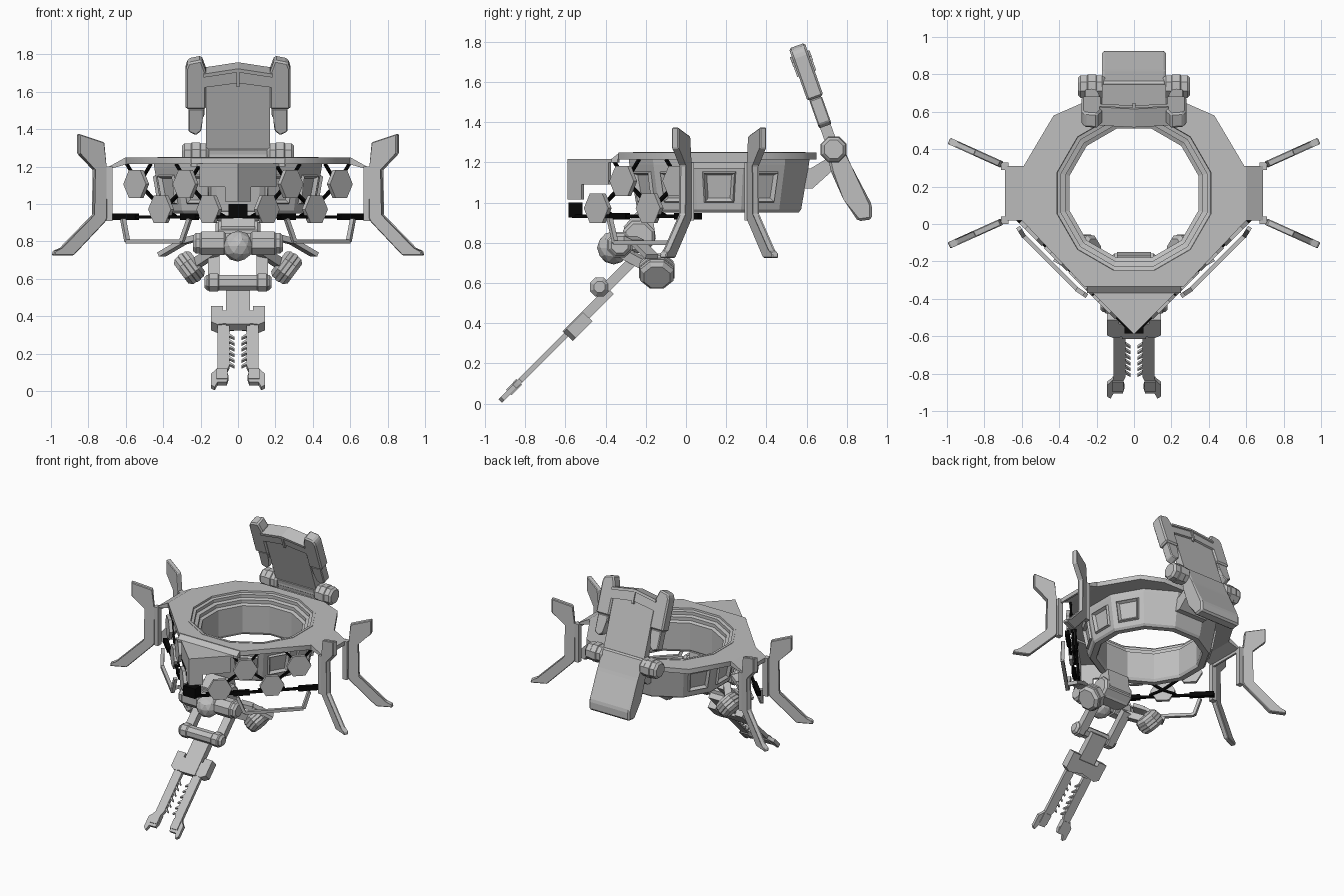
import bpy, bmesh, math
from mathutils import Vector as V, Matrix

if "Cube" in bpy.data.objects:
    bpy.data.objects.remove(bpy.data.objects["Cube"])

def material(name, c):
    m = bpy.data.materials.new(name)
    m.diffuse_color = (c, c, c, 1)
    m.use_nodes = True
    m.node_tree.nodes["Principled BSDF"].inputs["Base Color"].default_value = m.diffuse_color
    return m

GREY, BLACK = material("metal_grey", 0.52), material("matte_black", 0.002)
X, Y, Z = V((1, 0, 0)), V((0, 1, 0)), V((0, 0, 1))
CY = 0.165  # ring centre on y

def finish(name, bm, mat=GREY, mirror=False):
    bmesh.ops.recalc_face_normals(bm, faces=bm.faces)
    me = bpy.data.meshes.new(name)
    bm.to_mesh(me)
    bm.free()
    me.materials.append(mat)
    ob = bpy.data.objects.new(name, me)
    bpy.context.collection.objects.link(ob)
    if mirror:
        ob.modifiers.new("mirror", 'MIRROR').use_mirror_merge = False
    return ob

def prism(name, pts, o, u, v, t, mat=GREY, mirror=False, t0=None, bevel=0):
    """Outline in the u, v plane, extruded from t0 to t along its normal."""
    bm = bmesh.new()
    o, w = V(o), u.cross(v).normalized()
    t0 = -t if t0 is None else t0
    rows = [[bm.verts.new(o + u * a + v * b + w * d) for a, b in pts] for d in (t0, t)]
    n = len(pts)
    bm.faces.new(rows[0])
    bm.faces.new(rows[1])
    for i in range(n):
        j = (i + 1) % n
        bm.faces.new((rows[0][i], rows[0][j], rows[1][j], rows[1][i]))
    if bevel:
        bmesh.ops.bevel(bm, geom=bm.edges[:], offset=bevel, segments=1, affect='EDGES')
    return finish(name, bm, mat, mirror)

def rect(a0, a1, b0, b1):
    return [(a0, b0), (a1, b0), (a1, b1), (a0, b1)]

def box(name, x, y, z, **k):
    return prism(name, rect(*x, *y), (0, 0, 0), X, Y, z[1], t0=z[0], **k)

def beam(name, p, q, w, h, mat=GREY, mirror=True):
    p, q = V(p), V(q)
    d = (q - p).normalized()
    side = d.cross(Z) if abs(d.z) < 0.99 else X.copy()
    side.normalize()
    return prism(name, rect(0, (q - p).length, -w / 2, w / 2), p, d, side, h / 2, mat, mirror)

def drum(name, p, q, r, n=8, mirror=False, taper=0.015):
    """Cylinder with chamfered ends."""
    p, q = V(p), V(q)
    d = (q - p).normalized()
    u = (d.cross(Y) if abs(d.y) < 0.9 else d.cross(X)).normalized()
    v, L = d.cross(u), (q - p).length
    bm, rows = bmesh.new(), []
    for h, rr in ((0, r - taper), (taper, r), (L - taper, r), (L, r - taper)):
        rows.append([bm.verts.new(p + d * h + rr * (u * math.cos(a) + v * math.sin(a)))
                     for a in [(i + .5) * math.tau / n for i in range(n)]])
    for a, b in zip(rows, rows[1:]):
        for i in range(n):
            bm.faces.new((a[i], a[i - 1], b[i - 1], b[i]))
    bm.faces.new(rows[0])
    bm.faces.new(rows[-1])
    return finish(name, bm, GREY, mirror)

def ring_pts(ap):
    r = ap / math.cos(math.pi / 12)
    return [(r * math.cos(a), CY + r * math.sin(a)) for a in [(i + .5) * math.pi / 6 for i in range(12)]]

# --- Twelve-sided ring body with stepped lip and recessed windows
profile = [(.45, 1.22), (.447, 1.19), (.408, .965), (.395, .95), (.355, .95), (.345, .97), (.345, 1.17),
           (.365, 1.18), (.365, 1.205), (.39, 1.212), (.39, 1.235), (.41, 1.24), (.412, 1.253), (.43, 1.253),
           (.43, 1.22)]
bm = bmesh.new()
rows = [[bm.verts.new((x, y, z)) for x, y in ring_pts(ap)] for ap, z in profile]
for k in range(len(rows)):
    a, b = rows[k], rows[(k + 1) % len(rows)]
    for i in range(12):
        bm.faces.new((a[i - 1], a[i], b[i], b[i - 1]))
bmesh.ops.recalc_face_normals(bm, faces=bm.faces)
walls = [f for f in bm.faces if f.calc_area() > 0.03 and f.normal.dot(f.calc_center_median() - V((0, CY, 1.1))) > 0
         and abs(f.normal.x) > .3 and f.normal.y < .7]
for th, dep in ((.05, 0), (.01, .015), (.02, -.02)):
    bmesh.ops.inset_individual(bm, faces=walls, thickness=th, depth=dep)
finish("ring_body", bm)

# --- Flat deck around the ring
half = [(.265, -.335), (.60, .02), (.59, .31), (.43, .58), (.27, .65)]
outline = half + [(-x, y) for x, y in reversed(half)]
cu = bpy.data.curves.new("deck", 'CURVE')
cu.dimensions, cu.fill_mode, cu.extrude = '2D', 'BOTH', .0175
for pts in (outline, ring_pts(.42)):
    sp = cu.splines.new('POLY')
    sp.points.add(len(pts) - 1)
    for p, (x, y) in zip(sp.points, pts):
        p.co = (x, y, 0, 1)
    sp.use_cyclic_u = True
deck = bpy.data.objects.new("deck", cu)
deck.location.z = 1.2325
cu.materials.append(GREY)
bpy.context.collection.objects.link(deck)

# --- Prow: sloped step, thin pointed plate, notched side walls
prism("prow_step", [(-.33, 1.25), (-.37, 1.218), (-.37, 1.2), (-.33, 1.2)], (0, 0, 0), Y, Z, .25)
prism("prow_plate", [(0, -.59), (.255, -.335), (-.255, -.335)], (0, 0, 0), X, Y, 1.218, t0=1.2)
E, N = V((1, 1, 0)).normalized(), V((1, -1, 0)).normalized()
def side(x, z, off=0):
    """Point on the slanted front side."""
    return V((x, x - .59, z)) + N * off
prism("prow_wall", [(0, 1.215), (.29, 1.215), (.29, 1.09), (.1, 1.09), (.1, 1.015), (0, 1.015)],
      side(0, 0, -.008), E, Z, .008, mirror=True)
prism("deck_ear", [(.59, 1.25), (.60, 1.25), (.69, 1.2), (.69, 1.17), (.675, 1.17), (.675, 1.19), (.59, 1.215)],
      (0, .02, 0), X, Z, 0, t0=-.29, mirror=True)

# --- Hexagonal plates and the black lattice that carries them
hexes = [(.152, .972), (.279, 1.107), (.41, .972), (.543, 1.107)]
hexagon = [(.086 * math.cos(i * math.pi / 3), .086 * math.sin(i * math.pi / 3)) for i in range(6)]
for i, (x, z) in enumerate(hexes):
    prism("hex_plate", hexagon, side(x, z, .002), E, Z, .012, mirror=True)
    end = 1.215 if z > 1 else .935
    for dx in (-.065, .065):
        beam("lattice_strut", side(x, z, -.018), side(x + dx, end, -.018), .014, .014, BLACK)
    if i:
        beam("lattice_link", side(*hexes[i - 1], -.018), side(x, z, -.018), .016, .016, BLACK)
beam("lower_rail", side(.03, .932), side(.645, .932), .018, .016, BLACK)
for a, b in ((.22, .3), (.54, .66)):
    beam("rail_block", side(a, .932), side(b, .932), .03, .034, BLACK)
box("prow_block", (-.05, .05), (-.585, -.515), (.925, 1.0), mat=BLACK)

# --- Tubular guard below the rail
guard = [side(.235, .92, .035), side(.27, .8, .045), side(.56, .8, .045), side(.59, .92, .035)]
for a, b in zip(guard, guard[1:]):
    beam("guard_tube", a, b, .024, .022)

# --- Four splayed legs
leg = [(.855, 1.375), (.72, 1.33), (.71, 1.2), (.705, .925), (.715, .905), (.885, .725), (.99, .725),
       (.985, .75), (.945, .76), (.77, .94), (.765, 1.185), (.855, 1.27)]
for s, y in ((-1, .02), (1, .31)):
    u = V((.91, .41 * s, 0)) / .91
    prism("splayed_leg", [(x - .69, z) for x, z in leg], (.69, y, 0), u, Z, .018, mirror=True, bevel=.005)
    box("leg_strip", (.672, .71), (y - .02, y + .02), (.91, 1.2), mirror=True)

# --- Tilted hatch at the rear on its hinge
H = V((0, .735, 1.265))
UP, FR = V((0, -.335, .942)), V((0, -.942, -.335))
prism("hatch_spine", rect(-.17, .17, 0, .47), H, X, UP, .028)
prism("hatch_tail", [(-.045, .05), (.03, .05), (.05, -.1), (.038, -.25), (.006, -.378), (-.063, -.392),
                     (-.087, -.323), (-.055, -.1)], H, FR, UP, .17, bevel=.012)
prism("hatch_pod", [(.17, .27), (.28, .27), (.28, .50), (.265, .535), (.195, .55), (.17, .48)],
      H, X, UP, .042, mirror=True, bevel=.01)
prism("hatch_pod_foot", [(.18, .27), (.265, .27), (.265, .14), (.225, .12), (.195, .145), (.195, .21), (.18, .23)],
      H, X, UP, .033, mirror=True, bevel=.006)
prism("hatch_crown", [(0, .42), (.18, .395), (.18, .47), (0, .50)], H, X, UP, .042, mirror=True)
prism("hatch_crown_rim", [(0, .485), (.185, .455), (.185, .475), (0, .505)], H, X, UP, .052, mirror=True)
prism("hatch_crown_rib", rect(-.008, .008, .40, .50), H, X, UP, .05)
drum("hinge_drum", (.155, .735, 1.265), (.30, .735, 1.265), .065, mirror=True)
drum("hinge_band", (.20, .735, 1.265), (.25, .735, 1.265), .07, mirror=True, taper=.004)
drum("hinge_pin", (-.2, .735, 1.265), (.2, .735, 1.265), .04)
prism("hinge_bracket", [(.52, 1.17), (.62, 1.17), (.72, 1.23), (.73, 1.16), (.63, 1.07), (.52, 1.07)],
      (0, 0, 0), Y, Z, .12)

# --- Joint under the prow: mount, ball and crosswise drums
prism("joint_mount", [(-.31, .88), (-.24, .96), (-.17, .96), (-.15, .82), (-.2, .75), (-.3, .75)],
      (0, 0, 0), Y, Z, .09)
drum("mount_drum", (-.12, -.235, .83), (.12, -.235, .83), .085)
bm = bmesh.new()
bmesh.ops.create_icosphere(bm, subdivisions=2, radius=.083, matrix=Matrix.Translation((0, -.36, .775)))
finish("joint_ball", bm)
drum("upper_drum", (-.24, -.33, .79), (.24, -.33, .79), .06)
drum("upper_collar", (.06, -.33, .79), (.21, -.33, .79), .068, mirror=True)
beam("joint_wing", (.22, -.28, .82), (.29, -.24, .80), .07, .03)
beam("joint_wing", (.29, -.24, .80), (.41, -.17, .73), .07, .025)

# --- Slanted thruster barrels
C, A = V((.26, -.145, .66)), V((.8, 0, -.6))
drum("thruster", C - A * .055, C + A * .055, .09, mirror=True, taper=.02)
drum("thruster_band", C - A * .015, C + A * .015, .095, mirror=True, taper=.004)
beam("thruster_arm", (.12, -.31, .75), C, .05, .05)

# --- Folding fork reaching forward and down
K, D = V((0, -.355, .585)), V((0, -.754, -.758))
beam("upper_link", (.13, -.24, .735), (.13, -.40, .575), .06, .05)
drum("lower_drum", (-.18, -.43, .58), (.18, -.43, .58), .045)
drum("lower_collar", (.1, -.43, .58), (.16, -.43, .58), .052, mirror=True, taper=.008)
prism("fork_shaft", rect(-.065, .065, .03, .32), K, X, D, .025)
prism("fork_yoke", [(0, .22), (.08, .22), (.08, .19), (.145, .19), (.145, .30), (.11, .32), (0, .30)],
      K, X, D, .045, mirror=True, t0=-.02)
prism("fork_prong", [(.05, .28), (.11, .28), (.11, .62), (.125, .64), (.145, .66), (.145, .74), (.125, .755),
                     (.11, .72), (.06, .72), (.05, .68), (.06, .64), (.045, .60), (.045, .34)],
      K, X, D, .013, mirror=True)
prism("prong_shoe", rect(.055, .115, .63, .70), K, X, D, .02, mirror=True)
for i in range(6):
    t = .37 + i * .04
    prism("prong_tooth", [(.048, t), (.048, t + .018), (.02, t + .035), (.02, t + .025)],
          K, X, D, .008, mirror=True)
